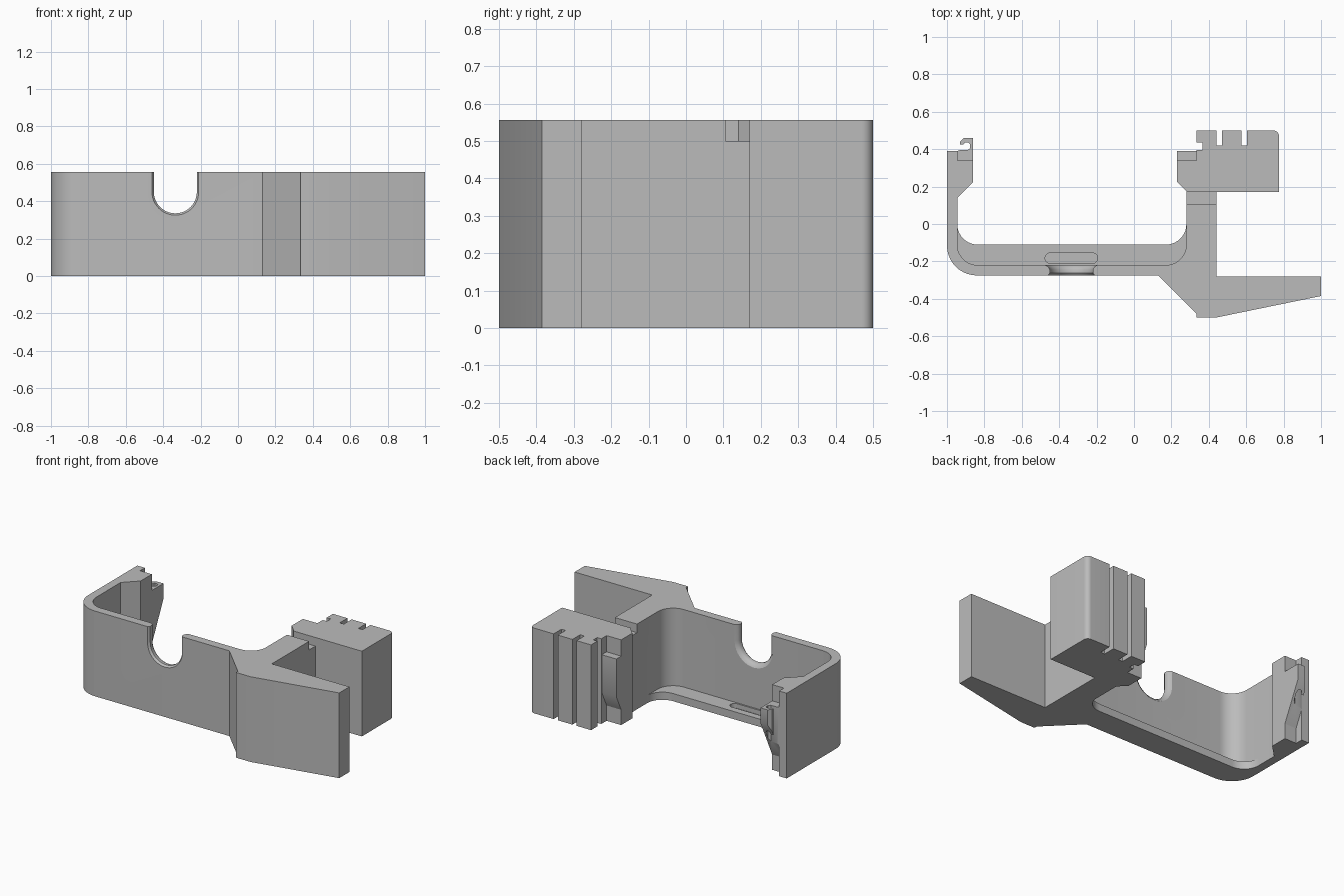
import bpy, bmesh, math
from mathutils import Vector

if "Cube" in bpy.data.objects:
    bpy.data.objects.remove(bpy.data.objects["Cube"])

H = 0.556  # full height
grey = bpy.data.materials.new("plain_grey")
grey.use_nodes = True
grey.diffuse_color = (0.5, 0.5, 0.5, 1)
grey.node_tree.nodes["Principled BSDF"].inputs["Base Color"].default_value = (0.5, 0.5, 0.5, 1)


def rounded(points, steps=10):
    """Outline in which a third value on a point is its corner radius."""
    out = []
    n = len(points)
    for i, p in enumerate(points):
        c = Vector(p[:2])
        if len(p) == 2:
            out.append(c)
            continue
        a = (Vector(points[i - 1][:2]) - c).normalized()
        b = (Vector(points[(i + 1) % n][:2]) - c).normalized()
        half = a.angle(b) / 2
        centre = c + (a + b).normalized() * p[2] / math.sin(half)
        start = c + a * p[2] / math.tan(half) - centre
        end = c + b * p[2] / math.tan(half) - centre
        for k in range(steps + 1):
            t = k / steps
            ang = start.angle(end)
            out.append(centre + (start * math.sin((1 - t) * ang) + end * math.sin(t * ang)) / math.sin(ang))
    return out


def make(name, bm):
    bmesh.ops.recalc_face_normals(bm, faces=bm.faces)
    mesh = bpy.data.meshes.new(name)
    bm.to_mesh(mesh)
    bm.free()
    mesh.materials.append(grey)
    ob = bpy.data.objects.new(name, mesh)
    bpy.context.collection.objects.link(ob)
    return ob


def loft(rings):
    bm = bmesh.new()
    loops = [[bm.verts.new(p) for p in ring] for ring in rings]
    for lo, hi in zip(loops, loops[1:]):
        for i in range(len(lo)):
            bm.faces.new((lo[i - 1], lo[i], hi[i], hi[i - 1]))
    bm.faces.new(loops[0])
    bm.faces.new(loops[-1])
    return bm


def prism(points, z0, z1):
    pts = rounded(points)
    return loft([[(p.x, p.y, z) for p in pts] for z in (z0, z1)])


def cut(ob, cutter):
    cutter.hide_render = True
    mod = ob.modifiers.new("cut", "BOOLEAN")
    mod.operation = "DIFFERENCE"
    mod.solver = "EXACT"
    mod.object = cutter
    bpy.context.view_layer.objects.active = ob
    bpy.ops.object.modifier_apply(modifier=mod.name)
    bpy.data.objects.remove(cutter)


def tapered(name, points):
    """Catch piece whose underside slopes back to the body."""
    bm = prism(points, 0.1, 0.45)
    bmesh.ops.bisect_plane(bm, geom=bm.verts[:] + bm.edges[:] + bm.faces[:], plane_co=(0, 0.34, 0.1),
                           plane_no=(0, 0.25, -0.12), clear_outer=True)
    bmesh.ops.holes_fill(bm, edges=[e for e in bm.edges if e.is_boundary])
    return make(name, bm)


# Bracket body: strap, foot, post and grooved block in one outline
body = make("bracket_body", prism([
    (-1, 0.39), (-1, -0.275, 0.16), (0.13, -0.275), (0.335, -0.48), (0.335, -0.5), (0.44, -0.5),
    (1, -0.385), (1, -0.28), (0.44, -0.28), (0.44, 0.17), (0.775, 0.17), (0.775, 0.5, 0.03),
    (0.605, 0.5), (0.605, 0.42), (0.575, 0.42), (0.575, 0.5), (0.47, 0.5), (0.47, 0.42),
    (0.44, 0.42), (0.44, 0.5), (0.335, 0.5), (0.335, 0.435), (0.365, 0.435), (0.365, 0.395),
    (0.335, 0.395), (0.335, 0.34), (0.23, 0.34), (0.23, 0.225), (0.28, 0.175),
    (0.28, -0.22, 0.11), (-0.945, -0.22, 0.11), (-0.945, 0.14), (-0.86, 0.225),
    (-0.86, 0.34), (-0.945, 0.34), (-0.945, 0.39)], 0, H))

# Groove across the top of the post
cut(body, make("post_groove", prism(
    [(0.27, 0.105), (0.45, 0.105), (0.45, 0.17), (0.27, 0.17)], 0.5, 0.6)))

# U-shaped cable notch with softened rims
rings = []
for y, r in ((-0.3, 0.13), (-0.275, 0.125), (-0.262, 0.115), (-0.243, 0.115),
             (-0.23, 0.122), (-0.22, 0.138), (-0.2, 0.16)):
    arc = [math.pi * (1 + k / 24) for k in range(25)]
    rings.append([(-0.335 - r, y, 0.62)]
                 + [(-0.335 + r * math.cos(a), y, 0.45 + r * math.sin(a)) for a in arc]
                 + [(-0.335 + r, y, 0.62)])
cut(body, make("notch_cutter", loft(rings)))

# Ledge along the inside bottom, with a shallow rounded slot
ledge = make("bottom_ledge", prism([
    (-0.955, 0), (-0.945, 0), (-0.945, -0.11, 0.109), (0.28, -0.11, 0.109), (0.28, 0),
    (0.29, 0), (0.29, -0.23, 0.11), (-0.955, -0.23, 0.11)], 0, 0.05))
cut(ledge, make("slot_cutter", prism([
    (-0.475, -0.21, 0.026), (-0.195, -0.21, 0.026),
    (-0.195, -0.155, 0.026), (-0.475, -0.155, 0.026)], 0.02, 0.1)))

# Hooked catch on the strap end and plain catch on the block
hook = tapered("hook_catch", [
    (-0.945, 0.34), (-0.86, 0.34), (-0.86, 0.46), (-0.91, 0.46), (-0.93, 0.44), (-0.93, 0.425),
    (-0.912, 0.425), (-0.905, 0.435), (-0.885, 0.435), (-0.876, 0.425), (-0.876, 0.405),
    (-0.89, 0.395), (-0.93, 0.395), (-0.945, 0.39)])
catch = tapered("block_catch", [(0.23, 0.34), (0.335, 0.34), (0.335, 0.39), (0.23, 0.39)])

# Smooth the rounded corners, keep edges sharp
bpy.ops.object.select_all(action="DESELECT")
for ob in (body, ledge, hook, catch):
    ob.select_set(True)
bpy.context.view_layer.objects.active = body
bpy.ops.object.shade_smooth_by_angle(angle=math.radians(30))
